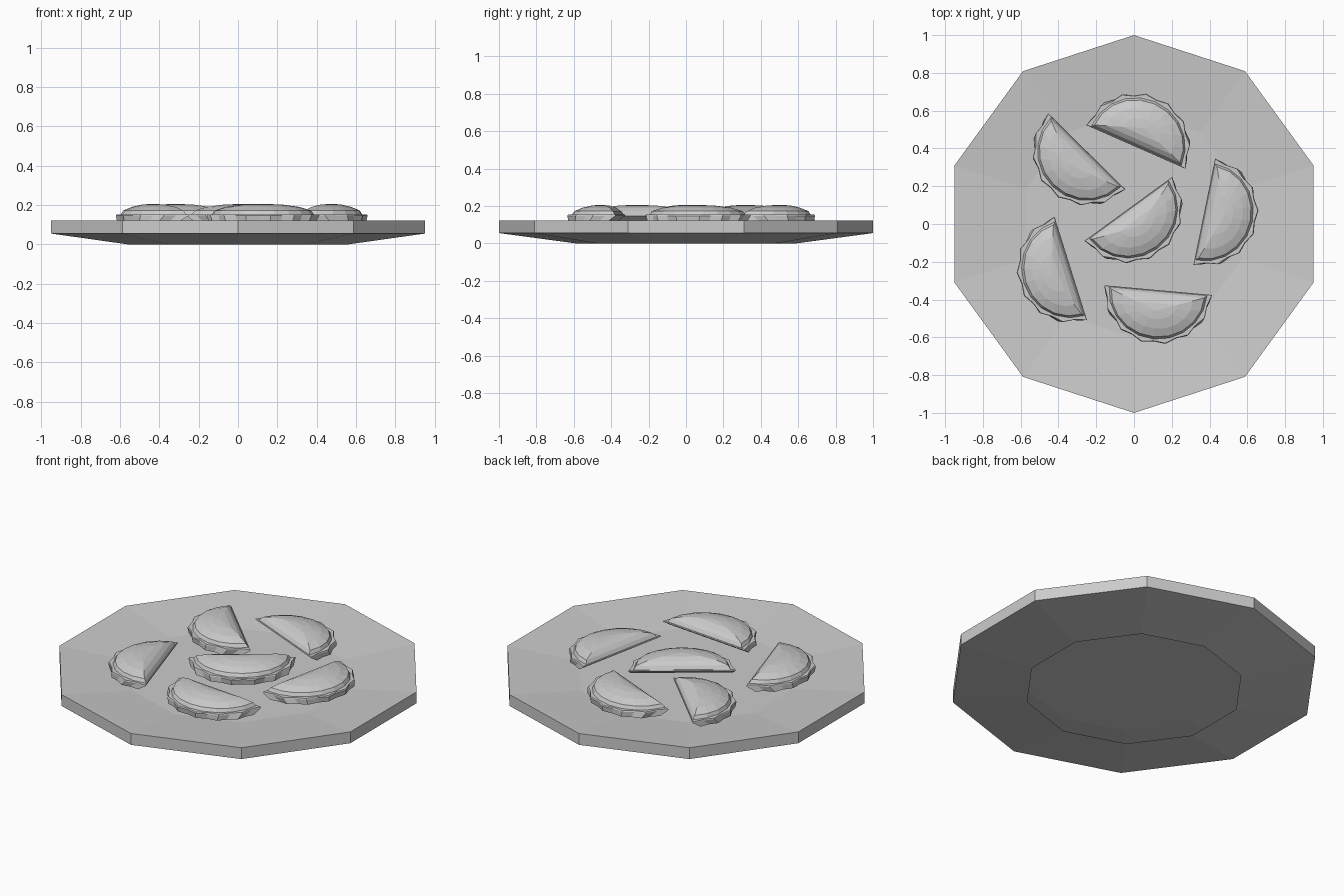
import bpy
from math import sin, cos, pi, atan2

if "Cube" in bpy.data.objects:
    bpy.data.objects.remove(bpy.data.objects["Cube"])


def make_object(name, verts, faces):
    mesh = bpy.data.meshes.new(name)
    mesh.from_pydata(verts, [], faces)
    mesh.update()
    obj = bpy.data.objects.new(name, mesh)
    bpy.context.collection.objects.link(obj)
    return obj


def loft(name, rings, bottom=True):
    """Join equal-length rings, bottom to top, and cap the ends."""
    n = len(rings[0])
    verts = [v for ring in rings for v in ring]
    faces = [tuple(reversed(range(n)))] if bottom else []
    for k in range(len(rings) - 1):
        for i in range(n):
            j = (i + 1) % n
            faces.append((k * n + i, k * n + j, (k + 1) * n + j, (k + 1) * n + i))
    last = (len(rings) - 1) * n
    faces.append(tuple(range(last, last + n)))
    return make_object(name, verts, faces)


def decagon(r, z):
    return [(r * cos(pi / 2 + i * pi / 5), r * sin(pi / 2 + i * pi / 5), z) for i in range(10)]


def half_moon(rx, v0, v1, z, seg, wave=0.0):
    """Half-moon outline: straight edge at y = v0, arc reaching y = v1."""
    pts = []
    for i in range(seg + 1):
        a = pi * i / seg
        k = 1 - (wave if i % 2 else 0)
        pts.append((rx * k * cos(a), v0 + (v1 - v0) * k * sin(a) if 0 < i < seg else v0, z))
    return pts


# Shallow ten-sided plate: open foot, sloping underside, dished top
loft("plate", [decagon(0.59, 0), decagon(1, 0.055), decagon(1, 0.122), decagon(0.6, 0.085)],
     bottom=False)

# Dumplings: midpoint of straight edge, direction of the bulge
placements = [
    (0.01, 0.408, 0.40, 0.91),
    (-0.25, 0.385, -0.70, -0.71),
    (-0.03, 0.08, 0.59, -0.81),
    (0.372, 0.065, 0.98, -0.20),
    (-0.335, -0.235, -0.955, -0.30),
    (0.128, -0.35, -0.09, -1.0),
]

for n, (x, y, dx, dy) in enumerate(placements, 1):
    turn = atan2(dy, dx) - pi / 2

    # Crimped rim, undercut along the straight side
    rim = loft(f"dumpling_rim_{n}", [
        half_moon(0.275, 0.045, 0.28, 0.117, 14, 0.05),
        half_moon(0.287, 0.0, 0.287, 0.147, 14, 0.05),
        half_moon(0.285, 0.002, 0.283, 0.153, 14, 0.05),
    ])

    # Domed filling, rings closing towards an off-edge crown
    profile = [(0.262, 0.004, 0.262, 0.15), (0.247, 0.018, 0.248, 0.172),
               (0.19, 0.04, 0.205, 0.19), (0.105, 0.07, 0.155, 0.202),
               (0.01, 0.105, 0.112, 0.206)]
    body = loft(f"dumpling_body_{n}", [half_moon(*p, 10) for p in profile])

    for obj in (rim, body):
        obj.location = (x, y, 0)
        obj.rotation_euler = (0, 0, turn)
